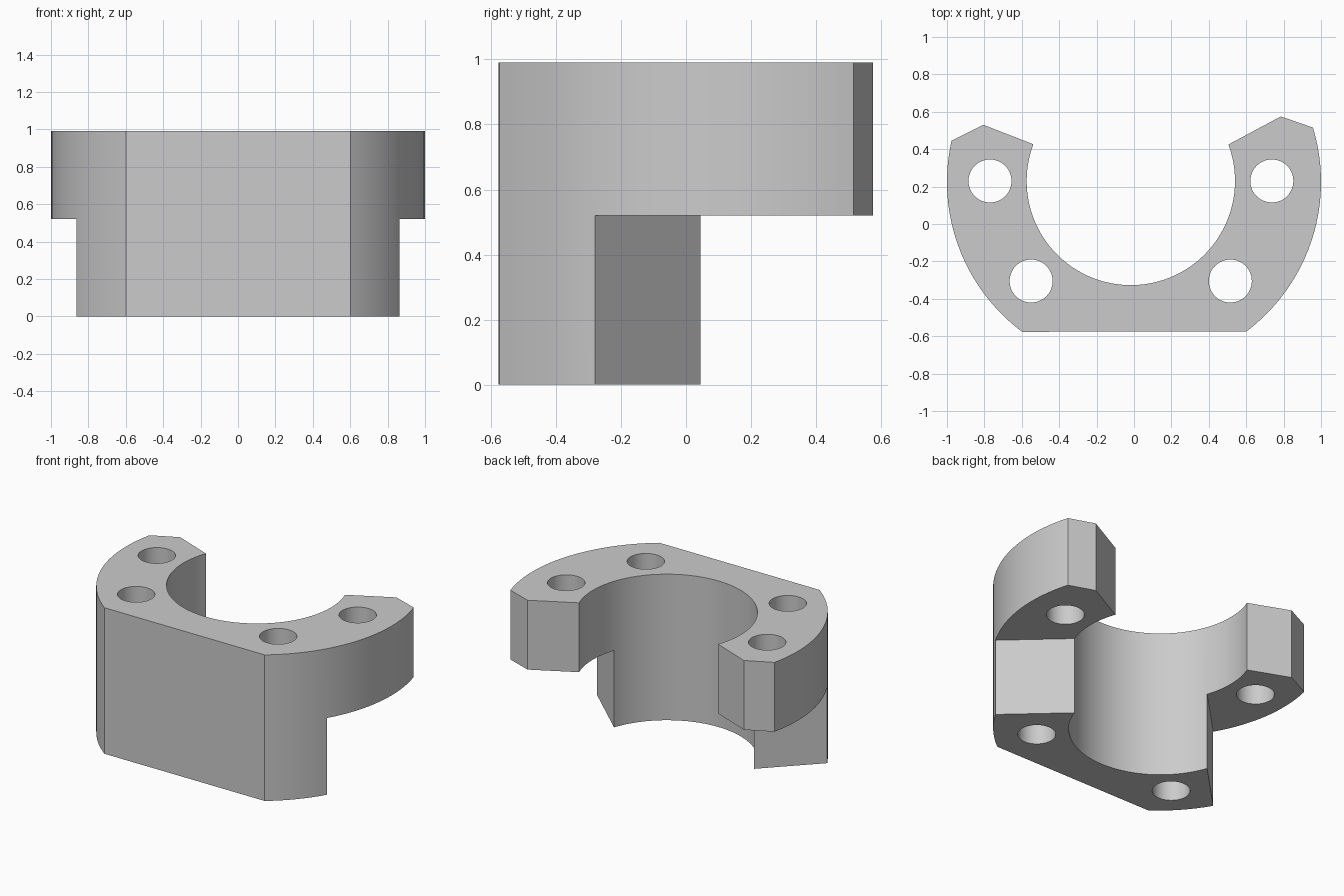
import bpy
import bmesh
from math import atan2, cos, sin, pi, radians

if "Cube" in bpy.data.objects:
    bpy.data.objects.remove(bpy.data.objects["Cube"], do_unlink=True)

HEIGHT, STEP = 0.99, 0.52
OUTER = (0.0, 0.225, 1.0)      # centre x, centre y, radius
BORE = (-0.017, 0.23, 0.557)


def arc(circle, start, end, count):
    """Points on a circle between the directions of two points, passing the front (-y) side."""
    cx, cy, r = circle
    a, b = [atan2(p[1] - cy, p[0] - cx) for p in (start, end)]
    a, b = [t - 2 * pi if t > pi / 2 else t for t in (a, b)]
    return [(cx + r * cos(a + (b - a) * i / count),
             cy + r * sin(a + (b - a) * i / count)) for i in range(count + 1)]


def prism(name, outline, low, high):
    """Extrude a flat outline between two heights."""
    bm = bmesh.new()
    face = bm.faces.new([bm.verts.new((x, y, low)) for x, y in outline])
    top = bmesh.ops.extrude_face_region(bm, geom=[face])["geom"]
    bmesh.ops.translate(bm, vec=(0, 0, high - low),
                        verts=[v for v in top if isinstance(v, bmesh.types.BMVert)])
    bmesh.ops.recalc_face_normals(bm, faces=bm.faces)
    mesh = bpy.data.meshes.new(name)
    bm.to_mesh(mesh)
    bm.free()
    obj = bpy.data.objects.new(name, mesh)
    bpy.context.collection.objects.link(obj)
    return obj


def cut(body, cutter):
    """Subtract a cutter from the body and discard it."""
    cutter.hide_render = True
    mod = body.modifiers.new("cut", "BOOLEAN")
    mod.operation, mod.solver, mod.object = "DIFFERENCE", "EXACT", cutter
    bpy.context.view_layer.objects.active = body
    bpy.ops.object.modifier_apply(modifier=mod.name)
    bpy.data.objects.remove(cutter, do_unlink=True)


# Clamp body: round outside, flat front, open bore and angled jaw ends
left_tip, right_tip = (0.955, 0.515), (-0.975, 0.445)
left_flat, right_flat = (0.603, -0.575), (-0.597, -0.575)
left_mouth, right_mouth = (0.505, 0.425), (-0.535, 0.425)
outline = (arc(OUTER, right_tip, right_flat, 24)
           + arc(OUTER, left_flat, left_tip, 24)
           + [(0.785, 0.575)]
           + arc(BORE, left_mouth, right_mouth, 64)
           + [(-0.805, 0.53)])
body = prism("clamp_body", outline, 0, HEIGHT)

# Step removed from underneath the jaws
step = [(-1.263, -0.685), (-0.542, 0.045), (0.508, 0.045),
        (1.263, -0.646), (1.263, 1), (-1.263, 1)]
cut(body, prism("step_cutter", step, -0.2, STEP))

# Four bolt holes
for x, y in [(-0.77, 0.23), (0.737, 0.23), (-0.55, -0.305), (0.515, -0.305)]:
    ring = [(x + 0.115 * cos(2 * pi * i / 48), y + 0.115 * sin(2 * pi * i / 48))
            for i in range(48)]
    cut(body, prism("hole_cutter", ring, -0.2, HEIGHT + 0.2))

# Grey finish
grey = bpy.data.materials.new("plain grey")
grey.use_nodes = True
colour = (0.6, 0.6, 0.6, 1)
grey.diffuse_color = colour
grey.node_tree.nodes["Principled BSDF"].inputs["Base Color"].default_value = colour
body.data.materials.clear()
body.data.materials.append(grey)

# Smooth the curved walls, keep edges sharp
bpy.ops.object.select_all(action="DESELECT")
body.select_set(True)
bpy.context.view_layer.objects.active = body
bpy.ops.object.shade_smooth_by_angle(angle=radians(15))
